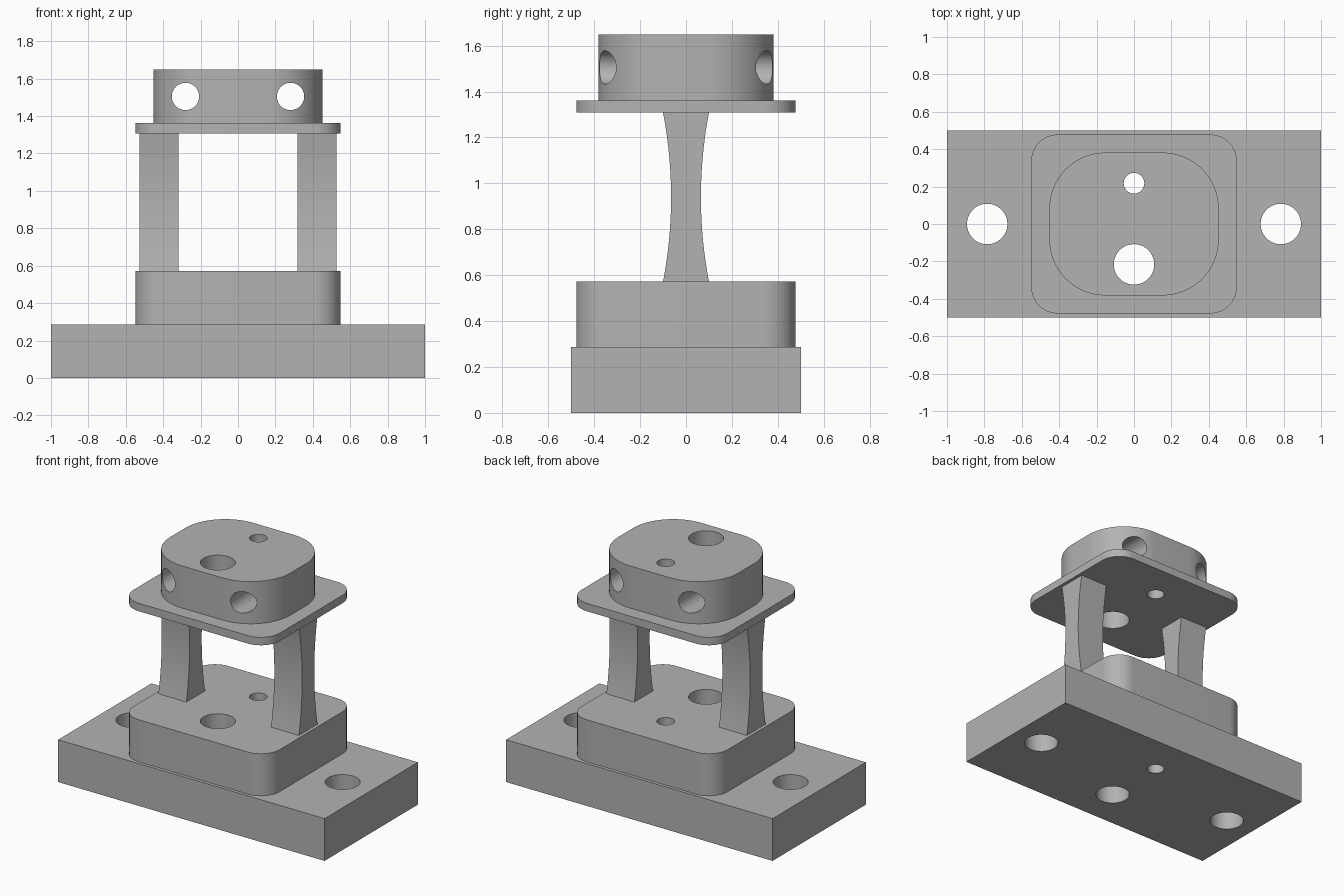
import bpy
import bmesh
from math import cos, sin, pi, radians
from mathutils import Matrix, Vector

cube = bpy.data.objects.get("Cube")
if cube:
    bpy.data.objects.remove(cube, do_unlink=True)

# Single grey material
grey = bpy.data.materials.new("plain grey")
grey.use_nodes = True
colour = (0.45, 0.45, 0.45, 1)
grey.diffuse_color = colour
grey.node_tree.nodes["Principled BSDF"].inputs["Base Color"].default_value = colour

# Main levels
BASE_TOP, BLOCK_TOP, PLATE_BOTTOM, PLATE_TOP, TOP = 0.287, 0.572, 1.308, 1.362, 1.648


def prism(name, outline, offset):
    """Extrude a closed outline of 3D points along the offset."""
    bm = bmesh.new()
    face = bm.faces.new([bm.verts.new(p) for p in outline])
    moved = bmesh.ops.extrude_face_region(bm, geom=[face])["geom"]
    verts = [v for v in moved if isinstance(v, bmesh.types.BMVert)]
    bmesh.ops.translate(bm, verts=verts, vec=Vector(offset))
    bmesh.ops.recalc_face_normals(bm, faces=bm.faces)
    mesh = bpy.data.meshes.new(name)
    bm.to_mesh(mesh)
    bm.free()
    mesh.materials.append(grey)
    obj = bpy.data.objects.new(name, mesh)
    bpy.context.collection.objects.link(obj)
    return obj


def rounded_slab(name, hx, hy, radius, z0, z1, steps=16):
    """Rectangular slab with rounded vertical corners."""
    points = []
    corners = [(1, 1), (-1, 1), (-1, -1), (1, -1)]
    for quarter, (sx, sy) in enumerate(corners):
        for i in range(steps + 1):
            a = (quarter + i / steps) * pi / 2
            points.append((sx * (hx - radius) + radius * cos(a),
                           sy * (hy - radius) + radius * sin(a), z0))
    return prism(name, points, (0, 0, z1 - z0))


def drill(obj, radius, centre, axis="Z"):
    """Cut a round through hole and discard the cutter."""
    bm = bmesh.new()
    turn = Matrix.Rotation(pi / 2, 4, "X") if axis == "Y" else Matrix()
    bmesh.ops.create_cone(bm, cap_ends=True, segments=64, radius1=radius,
                          radius2=radius, depth=4,
                          matrix=Matrix.Translation(centre) @ turn)
    mesh = bpy.data.meshes.new("hole_cutter")
    bm.to_mesh(mesh)
    bm.free()
    mesh.materials.append(grey)
    cutter = bpy.data.objects.new("hole_cutter", mesh)
    cutter.hide_render = True
    bpy.context.collection.objects.link(cutter)
    mod = obj.modifiers.new("hole", "BOOLEAN")
    mod.operation = "DIFFERENCE"
    mod.solver = "EXACT"
    mod.object = cutter
    bpy.context.view_layer.objects.active = obj
    bpy.ops.object.modifier_apply(modifier=mod.name)
    bpy.data.objects.remove(cutter, do_unlink=True)


# Base, raised block, upper plate and head
base = prism("base", [(-1, -0.5, 0), (1, -0.5, 0), (1, 0.5, 0), (-1, 0.5, 0)],
             (0, 0, BASE_TOP))
block = rounded_slab("raised_block", 0.549, 0.478, 0.14, BASE_TOP, BLOCK_TOP)
plate = rounded_slab("upper_plate", 0.549, 0.478, 0.14, PLATE_BOTTOM, PLATE_TOP)
head = rounded_slab("head", 0.453, 0.382, 0.3, PLATE_TOP, TOP)

# Vertical holes through the whole stack
for part in (base, block, plate, head):
    drill(part, 0.108, (0, -0.216, 1))
    drill(part, 0.055, (0, 0.218, 1))

# Mounting holes in the base and cross holes in the head
for side in (-1, 1):
    drill(base, 0.108, (side * 0.785, 0, 0))
    drill(head, 0.073, (side * 0.281, 0, 1.505), "Y")

# Waisted legs
half_end, half_waist, steps = 0.1, 0.065, 24
front_edge, back_edge = [], []
for i in range(steps + 1):
    t = i / steps
    y = half_waist + (half_end - half_waist) * (2 * t - 1) ** 2
    z = BLOCK_TOP + t * (PLATE_BOTTOM - BLOCK_TOP)
    front_edge.append((-y, z))
    back_edge.append((y, z))
profile = front_edge + back_edge[::-1]
legs = [prism(name, [(side * 0.318, y, z) for y, z in profile], (side * 0.209, 0, 0))
        for name, side in (("left_leg", 1), ("right_leg", -1))]

# Smooth curved walls, crisp edges
for obj in (base, block, plate, head, *legs):
    bpy.ops.object.select_all(action="DESELECT")
    obj.select_set(True)
    bpy.context.view_layer.objects.active = obj
    bpy.ops.object.shade_smooth_by_angle(angle=radians(30))
